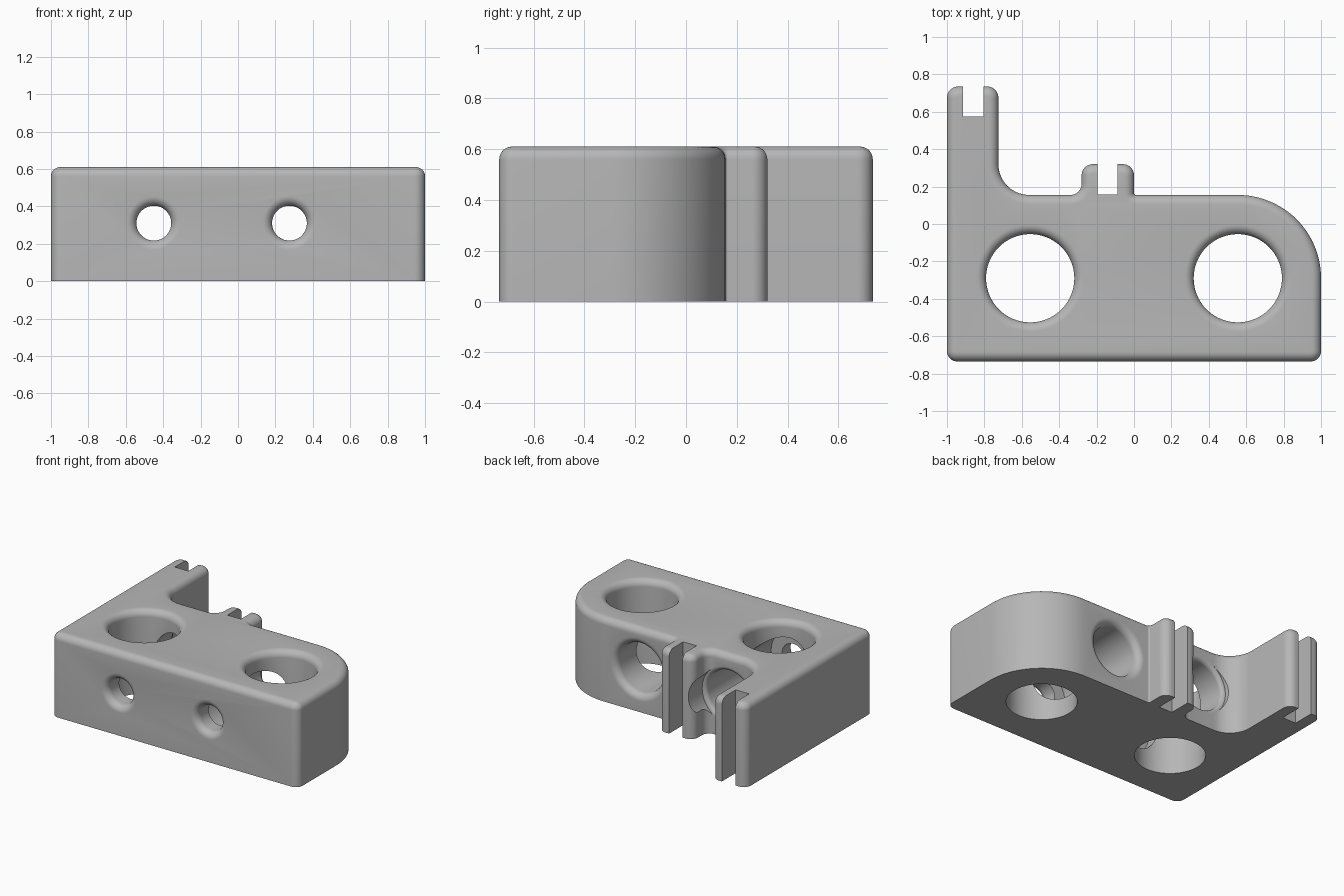
import bpy, bmesh, math
from mathutils import Vector

if "Cube" in bpy.data.objects:
    bpy.data.objects.remove(bpy.data.objects["Cube"], do_unlink=True)

HEIGHT, FRONT, BACK, FILLET = 0.61, -0.735, 0.155, 0.05

grey = bpy.data.materials.new("plain grey")
grey.use_nodes = True
grey.diffuse_color = (0.47, 0.47, 0.47, 1)
grey.node_tree.nodes["Principled BSDF"].inputs["Base Color"].default_value = grey.diffuse_color


def make_object(name, bm):
    bmesh.ops.recalc_face_normals(bm, faces=bm.faces)
    mesh = bpy.data.meshes.new(name)
    bm.to_mesh(mesh)
    bm.free()
    mesh.materials.append(grey)
    obj = bpy.data.objects.new(name, mesh)
    bpy.context.collection.objects.link(obj)
    return obj


def skin(bm, rings, caps=True):
    """Join rings of equal length with quads and close both ends."""
    loops = [[bm.verts.new(p) for p in ring] for ring in rings]
    n = len(loops[0])
    for low, high in zip(loops, loops[1:]):
        for i in range(n):
            j = (i + 1) % n
            bm.faces.new((low[i], low[j], high[j], high[i]))
    bm.faces.new(loops[0][::-1])
    bm.faces.new(loops[-1])


# Outline corners: x, y, rounding radius
CORNERS = [(-1, FRONT, 0.056), (1, FRONT, 0.056), (1, BACK, 0.445), (0, BACK, 0.01),
           (0, 0.32, 0.06), (-0.28, 0.32, 0.06), (-0.28, BACK, 0.06),
           (-0.725, BACK, 0.165), (-0.725, 0.735, 0.06), (-1, 0.735, 0.06)]


def outline(inset, z):
    """Right-angled outline with rounded corners, shrunk by the inset."""
    pts = []
    count = len(CORNERS)
    for i, (x, y, r) in enumerate(CORNERS):
        p = Vector((x, y))
        e1 = (p - Vector(CORNERS[i - 1][:2])).normalized()
        e2 = (Vector(CORNERS[(i + 1) % count][:2]) - p).normalized()
        n1, n2 = Vector((-e1.y, e1.x)), Vector((-e2.y, e2.x))
        side = 1 if e1.cross(e2) > 0 else -1
        r -= side * inset
        centre = p + (n1 + n2) * (inset + side * r)
        steps = 20 if r > 0.3 else 10
        if CORNERS[i][2] > 0.3:
            steps = 24
        else:
            steps = 10
        for k in range(steps + 1):
            t = math.pi / 2 * k / steps
            q = centre - (n1 * math.cos(t) + n2 * math.sin(t)) * side * r
            pts.append((q.x, q.y, z))
    return pts


# Body: extruded outline with a rounded top rim
bm = bmesh.new()
rings = [outline(0, 0)]
for k in range(9):
    a = math.pi / 2 * k / 8
    rings.append(outline(FILLET * (1 - math.cos(a)), HEIGHT - FILLET * (1 - math.sin(a))))
skin(bm, rings)
body = make_object("bracket_body", bm)


def cut(cutter):
    cutter.hide_render = True
    mod = body.modifiers.new("cut", "BOOLEAN")
    mod.operation, mod.solver, mod.object = "DIFFERENCE", "EXACT", cutter
    bpy.context.view_layer.objects.active = body
    bpy.ops.object.modifier_apply(modifier=mod.name)
    bpy.data.objects.remove(cutter, do_unlink=True)


def hole(name, position, tilt, radius, depth, flare=FILLET):
    """Bore a round hole whose mouth is rounded over; tilt turns its axis about x."""
    profile = [(radius, -depth)]
    for k in range(9):
        a = math.pi / 2 * k / 8
        profile.append((radius + flare * (1 - math.cos(a)), flare * (math.sin(a) - 1)))
    profile.append((radius + flare, 0.2))
    sides = 64
    bm = bmesh.new()
    skin(bm, [[(r * math.cos(math.tau * i / sides), r * math.sin(math.tau * i / sides), z)
               for i in range(sides)] for r, z in profile])
    cutter = make_object(name, bm)
    cutter.location = position
    cutter.rotation_euler.x = tilt
    bpy.context.view_layer.update()
    cut(cutter)


def slot(name, x0, x1, y0):
    """Cut a square slot open to the back over the full height."""
    bm = bmesh.new()
    skin(bm, [[(x0, y0, z), (x1, y0, z), (x1, 1, z), (x0, 1, z)] for z in (-0.1, 1)])
    cut(make_object(name, bm))


# Large upright bores
for x in (-0.555, 0.555):
    hole("upright_bore", (x, -0.29, HEIGHT), 0, 0.236, 0.8)

# Screw holes from the front with wide counterbores from the back
for x, flare in ((-0.45, 0.03), (0.275, FILLET)):
    hole("counterbore", (x, BACK, 0.31), -math.pi / 2, 0.18, 0.755, flare)
    hole("screw_hole", (x, FRONT, 0.31), math.pi / 2, 0.093, 0.25)

# Slots in the arm and the small clip
slot("arm_slot", -0.915, -0.805, 0.575)
slot("clip_slot", -0.195, -0.087, 0.157)

bpy.ops.object.select_all(action="DESELECT")
body.select_set(True)
bpy.context.view_layer.objects.active = body
bpy.ops.object.shade_smooth_by_angle(angle=math.radians(30))
